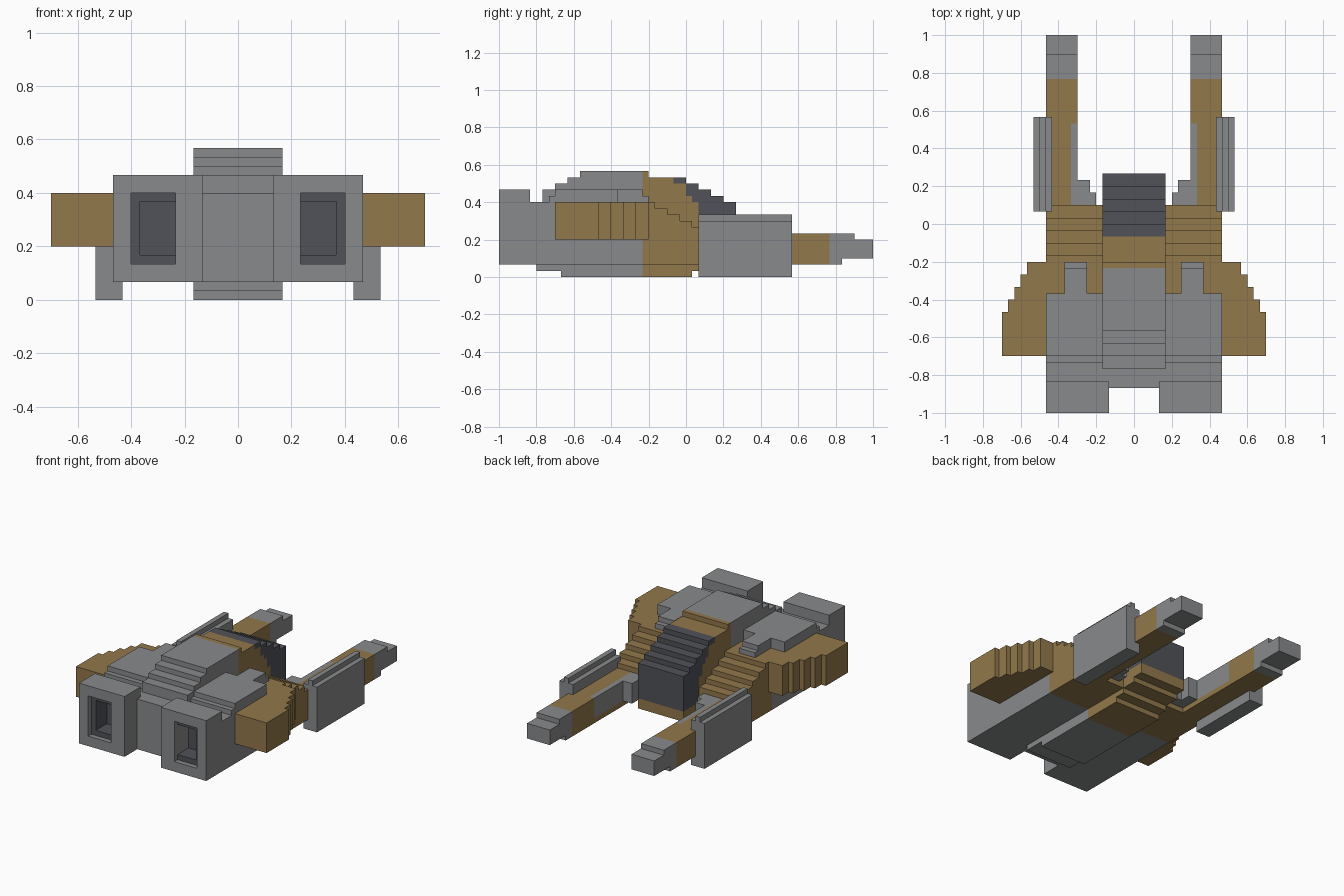
import bpy, bmesh

if "Cube" in bpy.data.objects:
    bpy.data.objects.remove(bpy.data.objects["Cube"])


def material(name, rgb):
    m = bpy.data.materials.new(name)
    m.diffuse_color = (*rgb, 1)
    m.use_nodes = True
    m.node_tree.nodes["Principled BSDF"].inputs["Base Color"].default_value = m.diffuse_color
    return m


GREY = material("grey_paint", (0.25, 0.255, 0.262))
BROWN = material("brown_paint", (0.29, 0.188, 0.072))
DARK = material("dark_glass", (0.08, 0.085, 0.098))


def prism(name, pts, lo, hi, axis="x", mat=GREY):
    """Extrude a polygon: (y, z) points along x, or (x, y) points along z."""
    bm = bmesh.new()
    place = (lambda p, t: (t, *p)) if axis == "x" else (lambda p, t: (*p, t))
    a = [bm.verts.new(place(p, lo)) for p in pts]
    b = [bm.verts.new(place(p, hi)) for p in pts]
    bm.faces.new(a)
    bm.faces.new(b[::-1])
    for i in range(len(pts)):
        j = (i + 1) % len(pts)
        bm.faces.new((a[i], b[i], b[j], a[j]))
    bmesh.ops.recalc_face_normals(bm, faces=bm.faces)
    me = bpy.data.meshes.new(name)
    bm.to_mesh(me)
    bm.free()
    me.materials.append(mat)
    ob = bpy.data.objects.new(name, me)
    bpy.context.collection.objects.link(ob)
    return ob


def box(name, x, y, z, mat=GREY):
    pts = [(y[0], z[0]), (y[1], z[0]), (y[1], z[1]), (y[0], z[1])]
    return prism(name, pts, x[0], x[1], "x", mat)


def mirrored(ob):
    ob.modifiers.new("mirror", "MIRROR")
    return ob


def stairs(start, steps):
    """Flat treads: from start, each (end, height) adds one tread."""
    pts = []
    for end, h in steps:
        pts += [(start, h), (end, h)]
        start = end
    return pts


def frame(name, xo, zo, xi, zi, y, mat=GREY):
    """Rectangular ring around an opening, one half, mirrored."""
    for part, x, z in (("inner", (xo[0], xi[0]), zo), ("outer", (xi[1], xo[1]), zo),
                       ("bottom", xi, (zo[0], zi[0])), ("top", xi, (zi[1], zo[1]))):
        if x[1] - x[0] > 0.001:
            mirrored(box(f"{name}_{part}", x, y, z, mat))


# Main hull and rear bridge between the engines
box("rear_hull", (-.467, .467), (-.833, -.367), (.067, .4))
box("mid_hull_lower", (-.467, .467), (-.367, -.233), (.067, .2))
box("mid_hull_upper", (-.467, .467), (-.367, -.233), (.2, .4), BROWN)
box("rear_bridge", (-.133, .133), (-.867, -.833), (.067, .4))
box("rear_deck_step", (-.467, .467), (-.733, -.7), (.4, .433))

# Front hull with descending steps
front_steps = stairs(-.233, [(-.167, .4), (-.1, .367), (-.033, .333), (.033, .3), (.1, .267)])
prism("front_hull", [(-.233, .067)] + front_steps + [(.1, .067)], -.467, .467, "x", BROWN)

# Raised spine and keel, grey half
spine_top = stairs(-.767, [(-.7, .467), (-.633, .5), (-.567, .533), (-.233, .567)])
prism("spine", [(-.767, .3)] + spine_top + [(-.233, .3)], -.167, .167)
keel = [(-.8, .067), (-.8, .033), (-.667, .033), (-.667, 0), (-.233, 0), (-.233, .067)]
prism("rear_keel", keel, -.167, .167)

# Cockpit: brown nose body below, dark stepped canopy above, sharing one jagged seam
seam = [(-.067, .533), (-.067, .5), (0, .5), (0, .433), (.033, .433), (.033, .4),
        (.067, .4), (.067, .333), (.1, .333), (.1, .167), (.267, .167)]
belly = [(.267, .1), (.2, .1), (.2, .067), (.1, .067), (.1, .033),
         (.033, .033), (.033, 0), (-.233, 0)]
prism("nose_body", [(-.233, .567), (-.2, .567), (-.2, .533)] + seam + belly,
      -.167, .167, "x", BROWN)
canopy_top = stairs(-.067, [(0, .533), (.067, .5), (.133, .467), (.2, .433), (.267, .4)])
prism("canopy", canopy_top + seam[:0:-1], -.167, .167, "x", DARK)

# Engines: hollow grey shell, dark inner ring and dark back wall
frame("engine_shell", (.133, .467), (.067, .467), (.233, .4), (.133, .4), (-1, -.833))
frame("engine_ring", (.233, .4), (.133, .4), (.233, .367), (.167, .367), (-.967, -.85), DARK)
mirrored(box("engine_back", (.233, .4), (-.85, -.833), (.133, .4), DARK))

# Top armour with a forward tongue
mirrored(box("top_armour", (.167, .467), (-.7, -.367), (.4, .467)))
tongue = [(-.367, .4), (-.367, .467), (-.233, .467), (-.233, .433), (-.2, .433), (-.2, .4)]
mirrored(prism("armour_tongue", tongue, .25, .367))

# Side wings with stepped front edge
wing = [(.467, -.7), (.7, -.7)]
for i in range(5):
    y = -.467 + i * .0667
    wing += [(.7 - i * .0333, y)]
    if i < 4:
        wing += [(.7 - (i + 1) * .0333, y)]
wing += [(.467, -.2)]
mirrored(prism("side_wing", wing, .2, .4, "z", BROWN))

# Forward prongs: brown arm, grey inner strip, stepped grey tip
mirrored(box("prong_arm", (.333, .467), (.1, .767), (.067, .233), BROWN))
mirrored(box("prong_inner_front", (.3, .333), (.533, .767), (.067, .233), BROWN))
mirrored(box("prong_inner_lower", (.3, .333), (.1, .533), (.067, .1), BROWN))
mirrored(box("prong_inner_strip", (.3, .333), (.1, .533), (.1, .233)))
tip = [(.767, .067), (.833, .067), (.833, .1), (1, .1), (1, .2), (.9, .2), (.9, .233), (.767, .233)]
mirrored(prism("prong_tip", tip, .3, .467))
bracket = [(.2, .1), (.3, .1), (.3, .233), (.233, .233), (.233, .167), (.2, .167)]
mirrored(prism("prong_bracket", bracket, .1, .233, "z"))

# Side plates with a top ridge
mirrored(box("side_plate", (.433, .533), (.067, .567), (0, .3)))
mirrored(box("side_plate_ridge", (.467, .5), (.067, .567), (.3, .333)))
